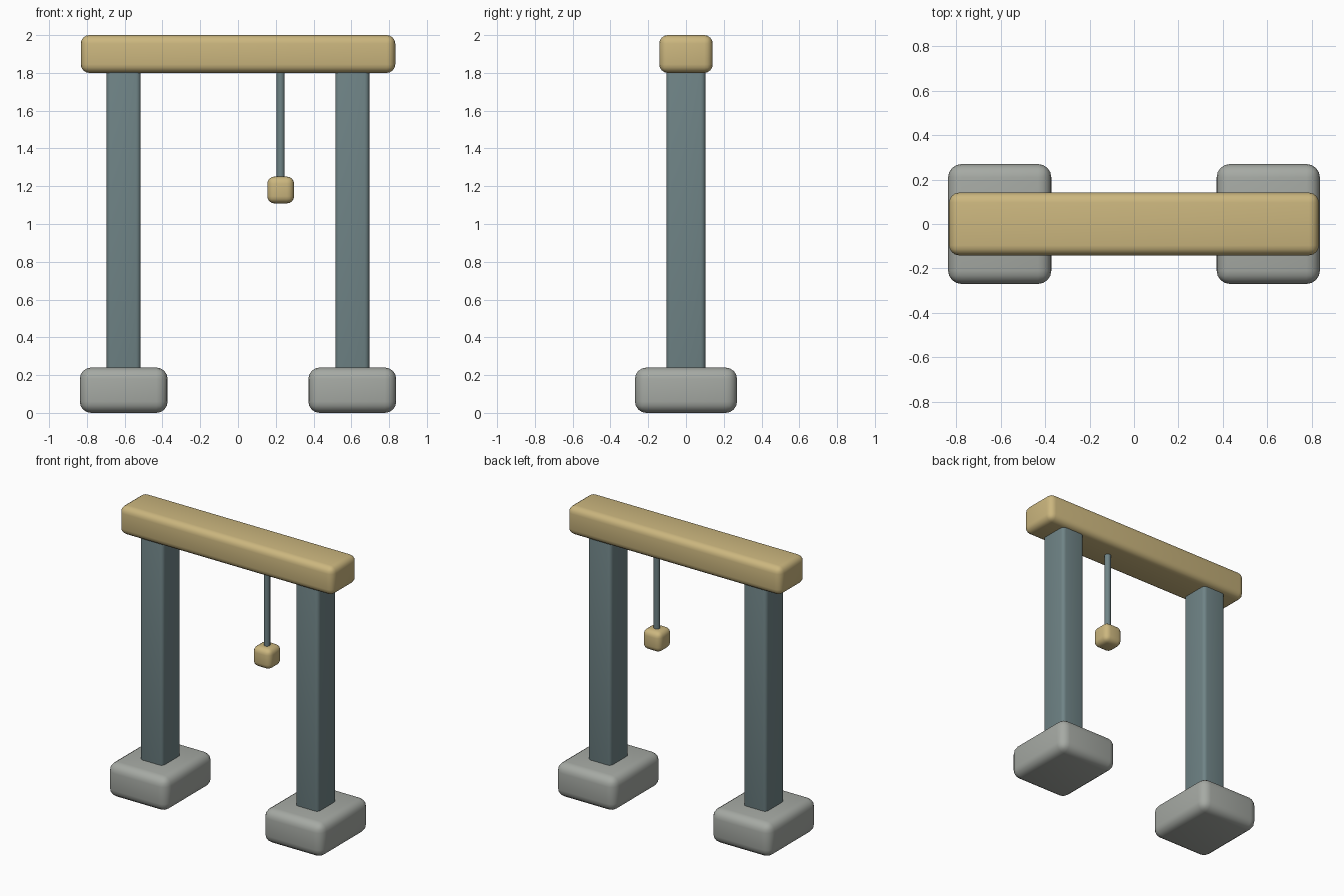
import bpy

if "Cube" in bpy.data.objects:
    bpy.data.objects.remove(bpy.data.objects["Cube"])


def material(name, color):
    m = bpy.data.materials.new(name)
    m.diffuse_color = color
    m.use_nodes = True
    m.node_tree.nodes["Principled BSDF"].inputs["Base Color"].default_value = m.diffuse_color
    return m


wood = material("ochre", (0.60, 0.47, 0.21, 1))
steel = material("slate", (0.16, 0.23, 0.24, 1))
stone = material("stone", (0.38, 0.40, 0.37, 1))


def finish(obj, name, mat):
    obj.name = name
    obj.data.materials.append(mat)
    bpy.ops.object.shade_smooth_by_angle()
    return obj


def rounded_box(name, center, size, radius, mat):
    bpy.ops.mesh.primitive_cube_add(size=1, location=center)
    obj = bpy.context.object
    obj.scale = size
    bpy.ops.object.transform_apply(location=False, rotation=False, scale=True)
    bevel = obj.modifiers.new("rounding", 'BEVEL')
    bevel.width = radius
    bevel.segments = 4
    bpy.ops.object.modifier_apply(modifier=bevel.name)
    return finish(obj, name, mat)


# Two feet with posts
for side, label in ((-1, "left"), (1, "right")):
    x = side * 0.605
    rounded_box(label + "_foot", (x, 0, 0.12), (0.465, 0.54, 0.24), 0.06, stone)
    rounded_box(label + "_post", (x, 0, 1.02), (0.18, 0.206, 1.62), 0.025, steel)

# Top beam
rounded_box("top_beam", (0, 0, 1.9), (1.665, 0.283, 0.2), 0.045, wood)

# Hanging rod and weight
bpy.ops.mesh.primitive_cylinder_add(vertices=16, radius=0.021, depth=0.61,
                                    location=(0.226, 0, 1.525))
finish(bpy.context.object, "hanging_rod", steel)
rounded_box("hanging_weight", (0.226, 0, 1.18), (0.142, 0.142, 0.142), 0.038, wood)
